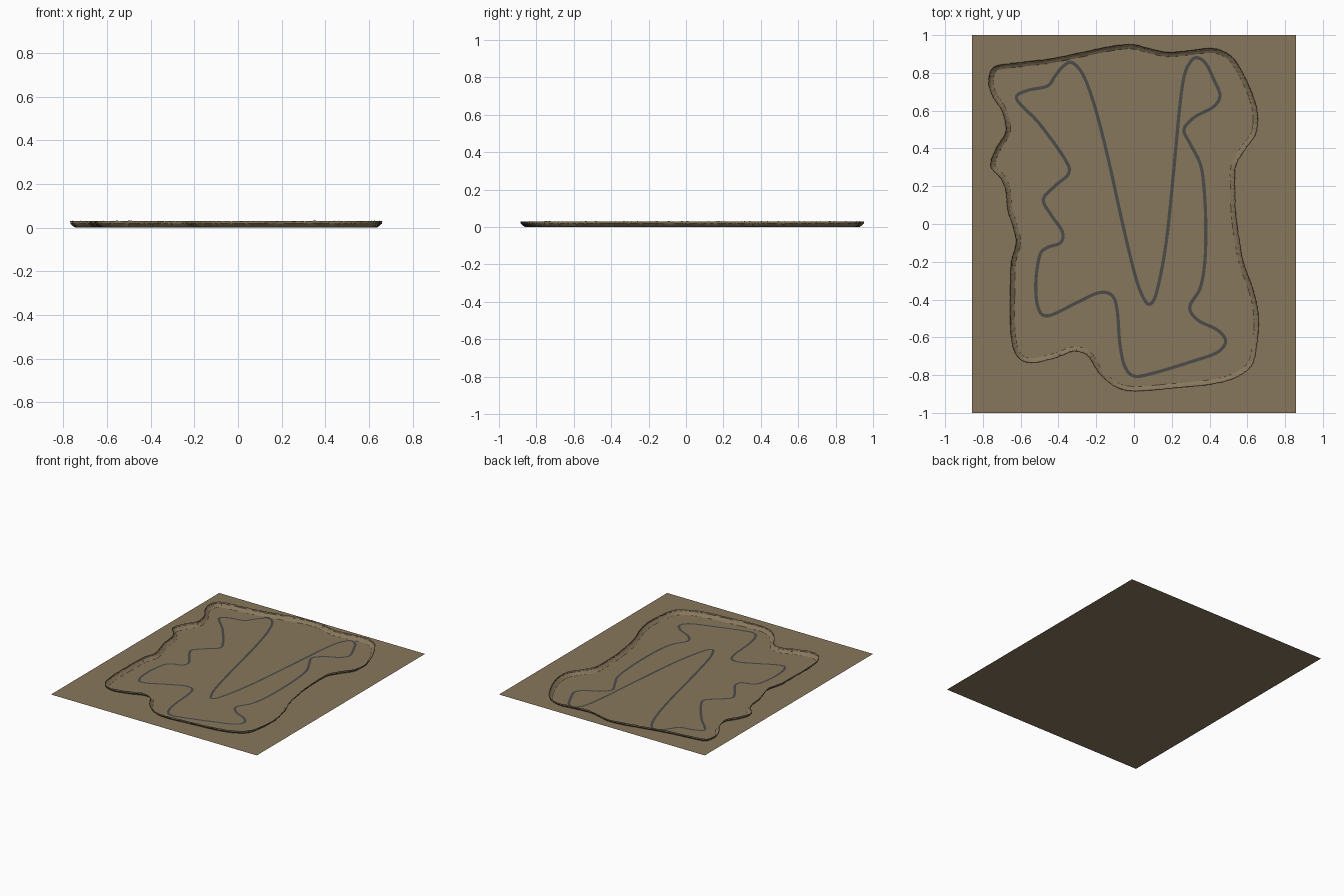
import bpy, random
from mathutils import Vector

random.seed(4)


def material(name, rgb):
    m = bpy.data.materials.new(name)
    m.diffuse_color = (*rgb, 1)
    return m


earth = material("earth brown", (0.245, 0.185, 0.108))
asphalt = material("asphalt grey", (0.07, 0.07, 0.068))


def build(name, verts, faces, mat):
    me = bpy.data.meshes.new(name)
    me.from_pydata(verts, [], faces)
    me.materials.append(mat)
    ob = bpy.data.objects.new(name, me)
    bpy.context.collection.objects.link(ob)
    return ob


def closed_spline(flat, steps):
    """Closed smooth curve through the given points."""
    p = [Vector(flat[i:i + 2]) for i in range(0, len(flat), 2)]
    n, out = len(p), []
    for i in range(n):
        a, b, c, d = (p[(i + k) % n] for k in (-1, 0, 1, 2))
        for s in range(steps):
            t = s / steps
            out.append(0.5 * (2 * b + (c - a) * t + (2 * a - 5 * b + 4 * c - d) * t * t
                              + (3 * b - a - 3 * c + d) * t ** 3))
    return out


def sweep(name, path, profile, mat, jitter=0.0):
    """Sweep an open (offset, height) profile round a closed flat path."""
    n, k = len(path), len(profile)
    verts, faces = [], []
    for i in range(n):
        t = (path[(i + 1) % n] - path[i - 1]).normalized()
        side = Vector((-t.y, t.x))
        for j, (off, z) in enumerate(profile):
            rough = jitter if j else 0
            q = path[i] + side * (off + random.uniform(-rough, rough))
            verts.append((q.x, q.y, z + random.uniform(-rough, rough)))
        for j in range(k - 1):
            m = (i + 1) % n
            faces.append((i * k + j, m * k + j, m * k + j + 1, i * k + j + 1))
    return build(name, verts, faces, mat)


# Flat ground sheet
build("ground", [(-0.857, -1, 0), (0.857, -1, 0), (0.857, 1, 0), (-0.857, 1, 0)],
      [(0, 1, 2, 3)], earth)

# Narrow winding road
road = [-.33, .855, -.27, .79, -.21, .63, -.14, .36, -.06, 0, 0, -.25, .04, -.37, .08, -.425,
        .12, -.36, .17, -.1, .21, .28, .24, .6, .265, .78, .30, .86, .335, .88, .38, .85,
        .425, .76, .455, .68, .42, .62, .32, .565, .265, .5, .3, .42, .35, .32, .37, .2,
        .38, 0, .375, -.2, .35, -.34, .295, -.44, .34, -.51, .44, -.56, .485, -.62,
        .44, -.68, .3, -.73, .1, -.79, 0, -.805, -.05, -.75, -.075, -.63, -.09, -.45,
        -.12, -.375, -.19, -.365, -.3, -.415, -.45, -.485, -.505, -.45, -.52, -.32,
        -.5, -.17, -.46, -.125, -.39, -.1, -.38, -.04, -.44, .05, -.48, .13, -.42, .2,
        -.345, .27, -.37, .35, -.5, .53, -.62, .66, -.57, .705, -.46, .73, -.42, .78, -.38, .83]
sweep("road", closed_spline(road, 10), [(-0.0085, 0.002), (0.0085, 0.002)], asphalt)

# Rough earth bank around the road, leaning outwards with an upright crest
bank = [-.74, .82, -.66, .84, -.45, .865, -.25, .905, -.1, .935, 0, .94, .08, .92, .18, .9,
        .3, .91, .42, .92, .51, .88, .57, .79, .62, .68, .645, .58, .635, .48, .58, .4,
        .53, .31, .525, .2, .53, .05, .55, -.1, .575, -.22, .625, -.36, .65, -.5, .64, -.65,
        .61, -.75, .52, -.81, .4, -.84, .2, -.86, 0, -.875, -.1, -.85, -.18, -.78, -.24, -.69,
        -.32, -.665, -.42, -.7, -.55, -.725, -.62, -.68, -.645, -.55, -.645, -.3, -.64, -.2,
        -.615, -.1, -.63, -.02, -.66, .08, -.67, .18, -.7, .25, -.75, .31, -.72, .4,
        -.67, .49, -.69, .6, -.74, .68, -.76, .75]
sweep("earth_bank", closed_spline(bank, 16),
      [(-0.015, 0), (-0.003, 0.008), (0.008, 0.019), (0.0095, 0.030)], earth, 0.0016)
